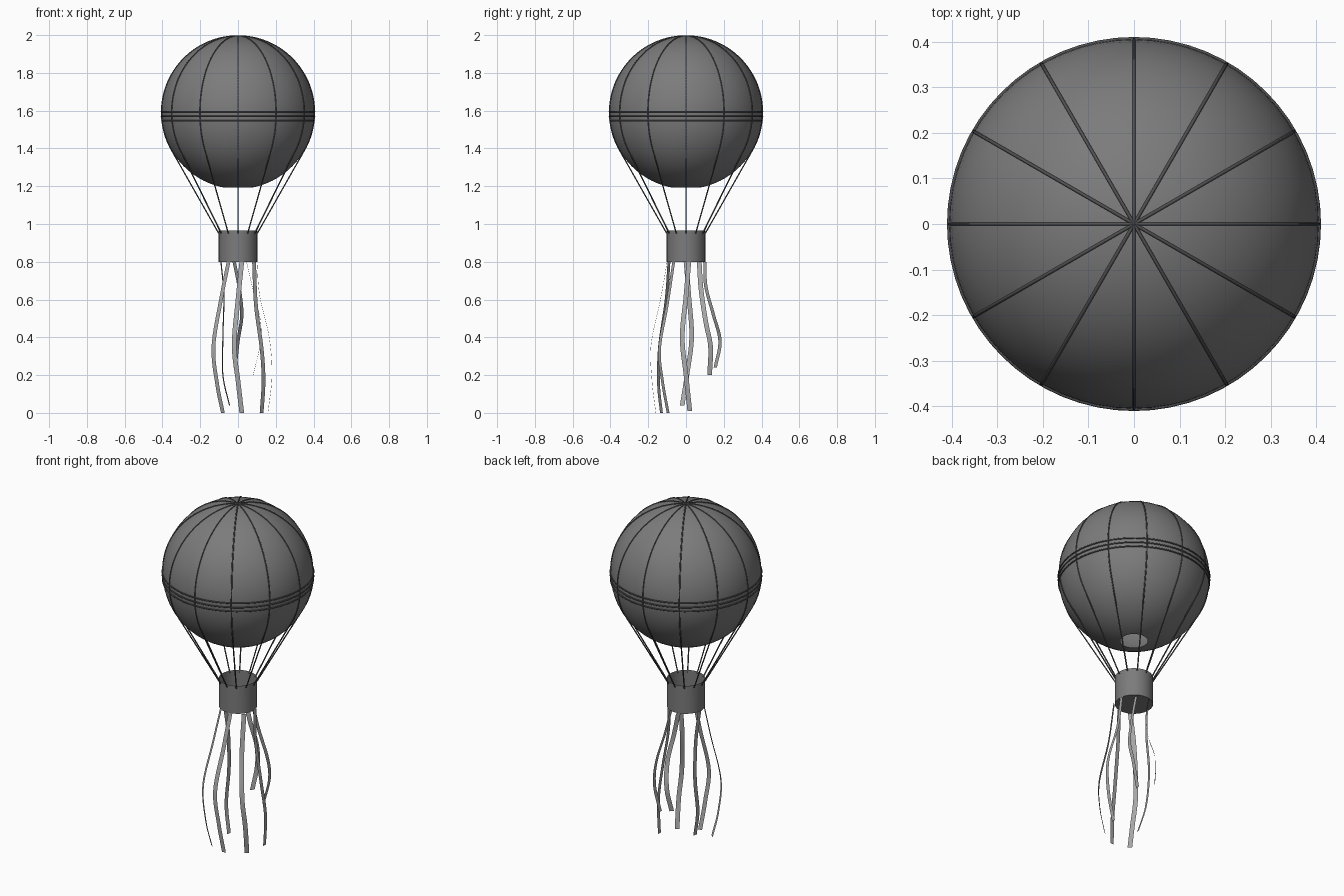
import bpy, bmesh, math
from mathutils import Vector

cube = bpy.data.objects.get("Cube")
if cube:
    bpy.data.objects.remove(cube)


def material(name, value):
    mat = bpy.data.materials.new(name)
    mat.use_nodes = True
    colour = (value, value, value, 1)
    mat.diffuse_color = colour
    mat.node_tree.nodes["Principled BSDF"].inputs["Base Color"].default_value = colour
    return mat


mid_grey = material("mid_grey", 0.2)
dark_grey = material("dark_grey", 0.08)
light_grey = material("light_grey", 0.4)

RADIUS, CENTRE, MOUTH = 0.405, 1.591, 1.193
BASKET_R, BASKET_LOW, BASKET_TOP = 0.102, 0.8, 0.965


def finish(name, bm, mat):
    mesh = bpy.data.meshes.new(name)
    bm.to_mesh(mesh)
    bm.free()
    mesh.materials.append(mat)
    obj = bpy.data.objects.new(name, mesh)
    bpy.context.collection.objects.link(obj)
    bpy.ops.object.select_all(action="DESELECT")
    obj.select_set(True)
    bpy.context.view_layer.objects.active = obj
    bpy.ops.object.shade_smooth_by_angle(angle=math.radians(40))


def tube(name, points, radius, cyclic=False):
    curve = bpy.data.curves.new(name, "CURVE")
    curve.dimensions = "3D"
    curve.bevel_depth = radius
    curve.bevel_resolution = 1
    curve.use_fill_caps = True
    spline = curve.splines.new("POLY")
    spline.points.add(len(points) - 1)
    for p, co in zip(spline.points, points):
        p.co = (*co, 1)
    spline.use_cyclic_u = cyclic
    curve.materials.append(dark_grey)
    obj = bpy.data.objects.new(name, curve)
    bpy.context.collection.objects.link(obj)


# Envelope: a sphere with an open mouth at the bottom
bm = bmesh.new()
bmesh.ops.create_uvsphere(bm, u_segments=64, v_segments=40, radius=RADIUS)
bmesh.ops.translate(bm, verts=bm.verts, vec=(0, 0, CENTRE))
bmesh.ops.bisect_plane(bm, geom=bm.verts[:] + bm.edges[:] + bm.faces[:],
                       plane_co=(0, 0, MOUTH), plane_no=(0, 0, -1), clear_outer=True)
finish("envelope", bm, mid_grey)

# Basket: an open cup
bm = bmesh.new()
bmesh.ops.create_cone(bm, segments=48, radius1=BASKET_R, radius2=BASKET_R,
                      depth=BASKET_TOP - BASKET_LOW, cap_ends=True)
bmesh.ops.translate(bm, verts=bm.verts, vec=(0, 0, (BASKET_TOP + BASKET_LOW) / 2))
lid = [f for f in bm.faces if f.normal.z > 0.9]
bmesh.ops.delete(bm, geom=lid, context="FACES_ONLY")
finish("basket", bm, mid_grey)

# Ropes: over the envelope to the tangent point, then straight to the basket
rope_end = Vector((BASKET_R, 0, 0.95))
drop = CENTRE - rope_end.z
tangent = math.acos(RADIUS / math.hypot(drop, BASKET_R)) - math.atan2(drop, BASKET_R)
for i in range(12):
    turn = math.radians(30 * i)
    profile = []
    for k in range(49):
        a = math.pi / 2 + (tangent - math.pi / 2) * k / 48
        profile.append((RADIUS * math.cos(a), CENTRE + RADIUS * math.sin(a)))
    profile.append((rope_end.x, rope_end.z))
    tube(f"rope_{i + 1}", [(r * math.cos(turn), r * math.sin(turn), z) for r, z in profile], 0.0037)

# Three bands around the envelope
for i, z in enumerate((1.595, 1.57, 1.546)):
    r = math.sqrt(RADIUS ** 2 - (z - CENTRE) ** 2) + 0.001
    ring = [(r * math.cos(math.tau * k / 64), r * math.sin(math.tau * k / 64), z) for k in range(64)]
    tube(f"band_{i + 1}", ring, 0.004, cyclic=True)


# Streamers: flat strips swept along a smooth path
def streamer(name, path, across):
    pts = [Vector(p) for p in path]
    pts = [2 * pts[0] - pts[1]] + pts + [2 * pts[-1] - pts[-2]]
    side = Vector((*across, 0)).normalized() * 0.0125
    centre = []
    for a, b, c, d in zip(pts, pts[1:], pts[2:], pts[3:]):
        for k in range(8):
            t = k / 8
            centre.append(0.5 * (2 * b + (c - a) * t + (2 * a - 5 * b + 4 * c - d) * t ** 2
                                 + (3 * b - a - 3 * c + d) * t ** 3))
    centre.append(pts[-2])
    bm = bmesh.new()
    rows = [(bm.verts.new(p - side), bm.verts.new(p + side)) for p in centre]
    for (a, b), (c, d) in zip(rows, rows[1:]):
        bm.faces.new((a, c, d, b))
    finish(name, bm, light_grey)


streamers = {
    "front_right": ([(-.05, -.09, .8), (-.09, -.105, .6), (-.13, -.14, .35), (-.11, -.145, .15), (-.08, -.13, 0)], (.8, -.6)),
    "front": ([(.02, -.1, .8), (0, -.135, .6), (-.02, -.185, .36), (0, -.18, .17), (.02, -.16, 0)], (1, .05)),
    "front_left": ([(.085, -.065, .8), (.095, -.1, .57), (.125, -.14, .34), (.135, -.125, .17), (.125, -.095, 0)], (.8, .6)),
    "left": ([(.1, .015, .8), (.115, 0, .62), (.165, -.02, .4), (.18, 0, .2), (.16, .02, .01)], (.05, 1)),
    "back_left": ([(.045, .07, .8), (.08, .08, .65), (.12, .105, .48), (.115, .13, .35), (.08, .125, .2)], (.05, 1)),
    "back": ([(-.02, .1, .8), (.005, .105, .67), (.02, .145, .52), (0, .18, .38), (-.015, .155, .24)], (.7, .7)),
    "right": ([(-.09, 0, .8), (-.075, .015, .62), (-.08, .03, .4), (-.08, .005, .2), (-.045, -.02, .04)], (.25, 1)),
}
for name, (path, across) in streamers.items():
    streamer("streamer_" + name, path, across)
